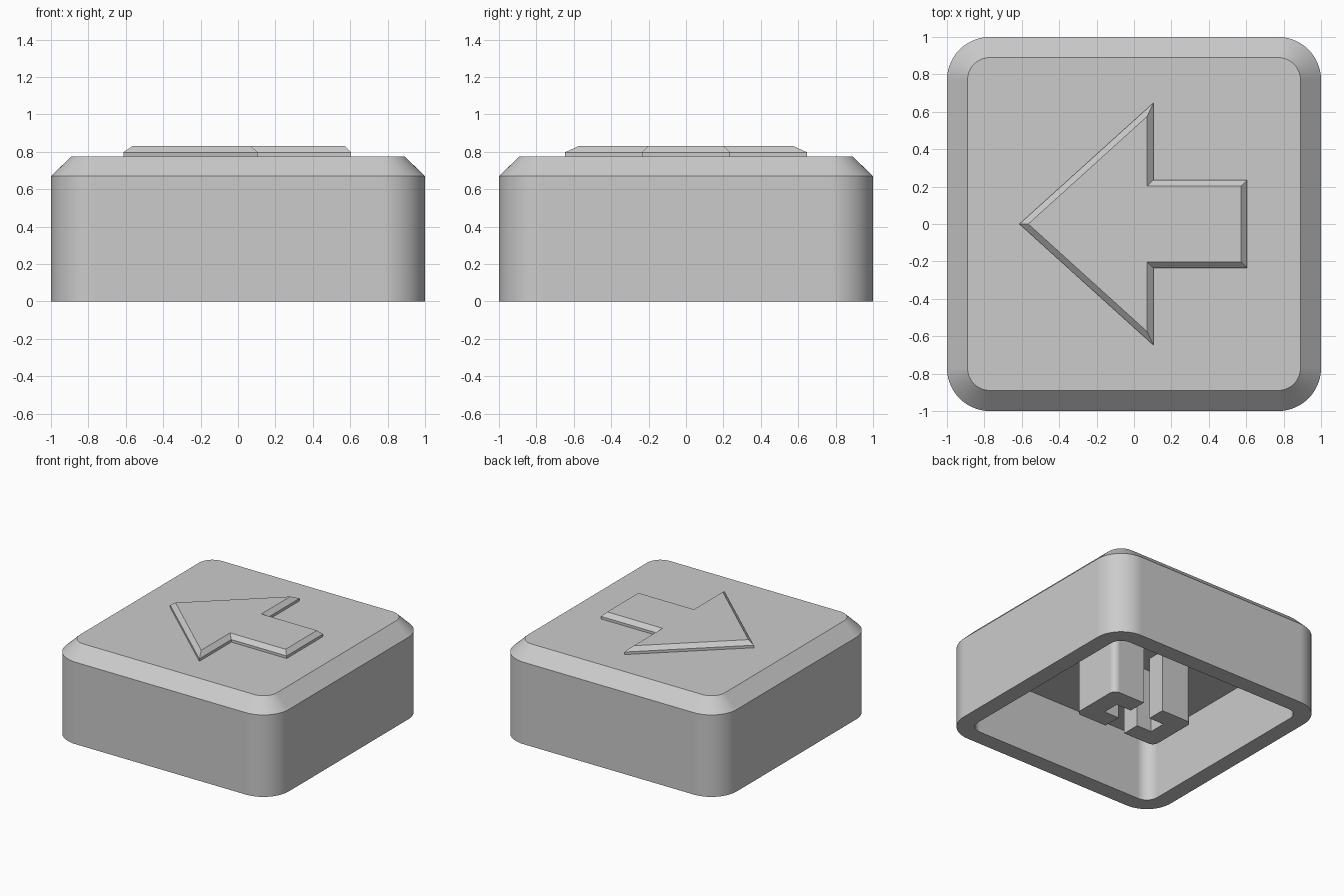
import bpy, bmesh, math

cube = bpy.data.objects.get("Cube")
if cube:
    bpy.data.objects.remove(cube, do_unlink=True)

# One plain material
grey = bpy.data.materials.new("light_grey_plastic")
COLOUR = (0.6, 0.6, 0.6, 1)
grey.diffuse_color = COLOUR
grey.use_nodes = True
grey.node_tree.nodes["Principled BSDF"].inputs["Base Color"].default_value = COLOUR


def arc(cx, cy, r, start, steps=14):
    """Quarter-circle corner, anticlockwise from the start angle in degrees."""
    angles = [math.radians(start + 90 * i / steps) for i in range(steps + 1)]
    return [(cx + r * math.cos(a), cy + r * math.sin(a)) for a in angles]


def rounded_square(half, r):
    c = half - r
    return arc(c, c, r, 0) + arc(-c, c, r, 90) + arc(-c, -c, r, 180) + arc(c, -c, r, 270)


def loft(name, rings):
    """Solid through a list of (outline, height) rings, capped at both ends."""
    bm = bmesh.new()
    loops = [[bm.verts.new((x, y, z)) for x, y in pts] for pts, z in rings]
    for a, b in zip(loops, loops[1:]):
        for i in range(len(a)):
            j = (i + 1) % len(a)
            bm.faces.new((a[i], a[j], b[j], b[i]))
    bm.faces.new(loops[0])
    bm.faces.new(loops[-1])
    bmesh.ops.recalc_face_normals(bm, faces=bm.faces)
    for f in bm.faces:
        f.smooth = True
    for e in bm.edges:
        e.smooth = e.calc_face_angle(0) < math.radians(25)
    mesh = bpy.data.meshes.new(name)
    bm.to_mesh(mesh)
    bm.free()
    mesh.materials.append(grey)
    obj = bpy.data.objects.new(name, mesh)
    bpy.context.collection.objects.link(obj)
    # Keep the large flat sides evenly shaded beside the round corners
    obj.modifiers.new("flat_sides", 'WEIGHTED_NORMAL').keep_sharp = True


# Hollow shell: ceiling, inner wall, rim, outer wall, chamfer, top
CEILING, TOP = 0.53, 0.776
outer, inner = rounded_square(1, 0.23), rounded_square(0.866, 0.1)
loft("key_shell", [(inner, CEILING), (inner, 0), (outer, 0), (outer, 0.67),
                   (rounded_square(0.89, 0.12), TOP)])


# Raised arrow with bevelled edge
def arrow(tip, back, barb, tail, half_shaft):
    upper = [(back, barb), (back, half_shaft), (tail, half_shaft)]
    return [(tip, 0)] + upper + [(x, -y) for x, y in reversed(upper)]


base = arrow(-0.613, 0.104, 0.648, 0.605, 0.235)
face = arrow(-0.565, 0.07, 0.575, 0.572, 0.202)
loft("arrow_emblem", [(base, TOP - 0.01), (base, 0.797), (face, 0.83)])

# Two C-shaped stem halves, side by side, around a cross-shaped socket
LENGTH, WIDTH, R = 0.375, 0.22, 0.05
GAP, ARM, ARM_END = 0.09, 0.07, 0.225
half_stem = arc(LENGTH - R, R - WIDTH, R, 270) + arc(LENGTH - R, WIDTH - R, R, 0)
half_stem += [(GAP, WIDTH), (GAP, ARM), (ARM_END, ARM),
              (ARM_END, -ARM), (GAP, -ARM), (GAP, -WIDTH)]
for side, s in (("left", 1), ("right", -1)):
    outline = [(s * x, y) for x, y in half_stem]
    loft("stem_" + side, [(outline, 0.02), (outline, CEILING + 0.01)])
